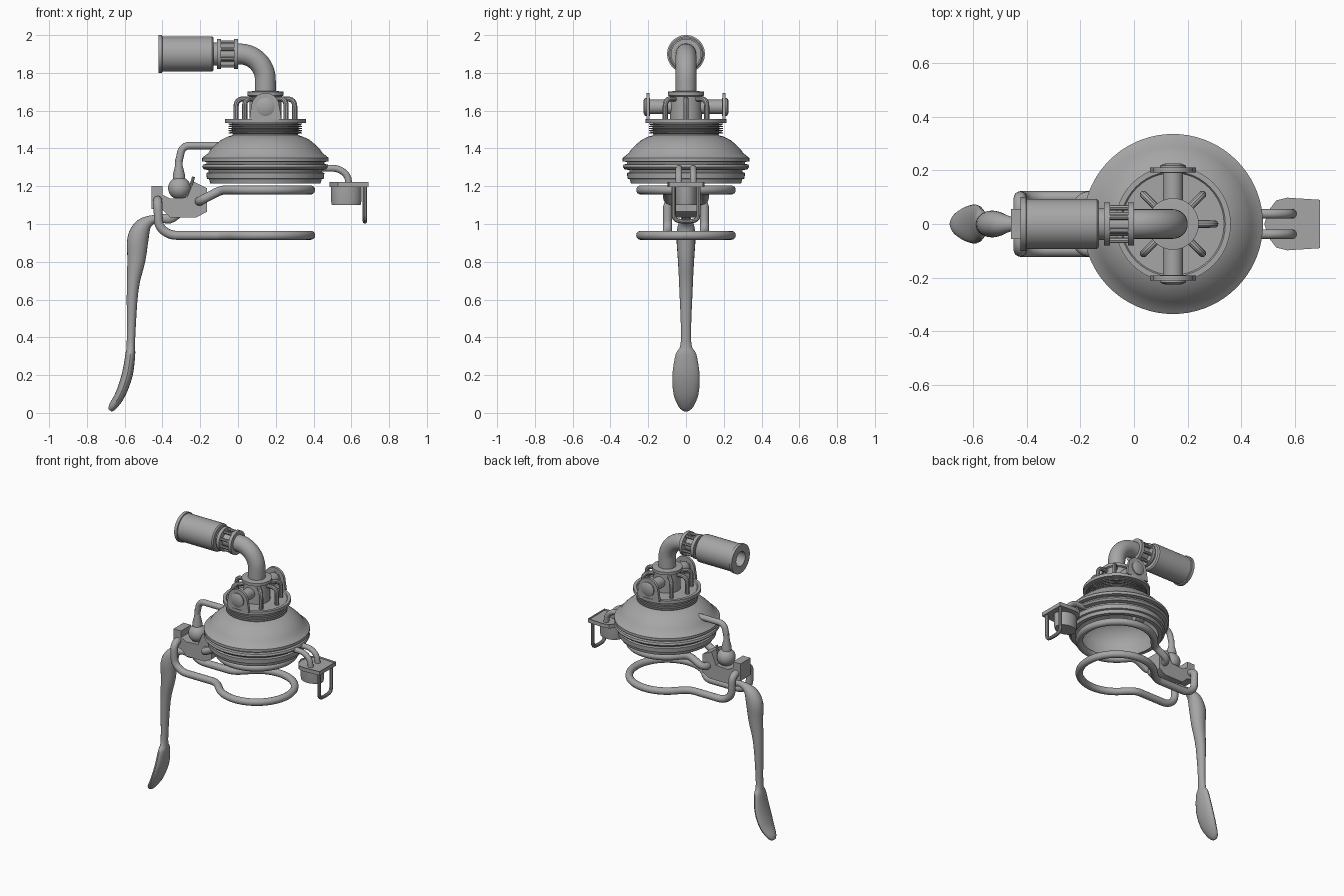
import bpy, bmesh, math
from mathutils import Vector, Matrix

if "Cube" in bpy.data.objects:
    bpy.data.objects.remove(bpy.data.objects["Cube"])

CX = 0.145  # axis of the round lid
metal = bpy.data.materials.new("grey_metal")
metal.diffuse_color = (0.38, 0.38, 0.38, 1)
metal.use_nodes = True
metal.node_tree.nodes["Principled BSDF"].inputs["Base Color"].default_value = metal.diffuse_color


def finish(name, bm, matrix=None):
    bmesh.ops.remove_doubles(bm, verts=bm.verts, dist=1e-5)
    if matrix:
        bm.transform(matrix)
    bmesh.ops.recalc_face_normals(bm, faces=bm.faces)
    me = bpy.data.meshes.new(name)
    bm.to_mesh(me)
    bm.free()
    ob = bpy.data.objects.new(name, me)
    bpy.context.collection.objects.link(ob)
    me.materials.append(metal)
    bpy.ops.object.select_all(action='DESELECT')
    ob.select_set(True)
    bpy.context.view_layer.objects.active = ob
    bpy.ops.object.shade_smooth_by_angle(angle=math.radians(32))
    return ob


def lathe(name, profile, matrix=None, steps=48):
    """Revolve (radius, height) points about z."""
    bm = bmesh.new()
    vs = [bm.verts.new((r, 0, h)) for r, h in profile]
    es = [bm.edges.new(p) for p in zip(vs, vs[1:])]
    bmesh.ops.spin(bm, geom=vs + es, cent=(0, 0, 0), axis=(0, 0, 1),
                   angle=math.tau, steps=steps)
    return finish(name, bm, matrix)


def prism(name, pts, lo, hi, axis='Y', rim=0):
    bm = bmesh.new()
    put = (lambda a, b, d: (a, d, b)) if axis == 'Y' else (lambda a, b, d: (a, b, d))
    face = bm.faces.new([bm.verts.new(put(a, b, hi)) for a, b in pts])
    base = [bm.verts.new(put(a, b, lo)) for a, b in pts]
    top = list(face.verts)
    for i in range(len(pts)):
        j = (i + 1) % len(pts)
        bm.faces.new((top[i], base[i], base[j], top[j]))
    bm.faces.new(base[::-1])
    if rim:
        bmesh.ops.inset_region(bm, faces=[face], thickness=rim)
        for v in face.verts:
            v.co.z -= 0.012
    return finish(name, bm)


def fillet(points, radius, steps=6):
    pts = [Vector(p) for p in points]
    out = [pts[0]]
    for a, b, c in zip(pts, pts[1:], pts[2:]):
        d = min(radius, (a - b).length * 0.48, (c - b).length * 0.48)
        p, q = b + (a - b).normalized() * d, b + (c - b).normalized() * d
        for i in range(steps + 1):
            t = i / steps
            out.append(p * (1 - t) ** 2 + b * 2 * t * (1 - t) + q * t * t)
    return out + [pts[-1]]


def loft(name, rings):
    bm = bmesh.new()
    rows = [[bm.verts.new(p) for p in ring] for ring in rings]
    n = len(rows[0])
    for a, b in zip(rows, rows[1:]):
        for i in range(n):
            bm.faces.new((a[i], a[(i + 1) % n], b[(i + 1) % n], b[i]))
    bm.faces.new(rows[0][::-1])
    bm.faces.new(rows[-1])
    return finish(name, bm)


def tube(name, points, r, radius=0.05, sides=14):
    """Round rod along a filleted path."""
    path = fillet(points, radius)
    path = [p for i, p in enumerate(path) if i == 0 or (p - path[i - 1]).length > 1e-5]
    rings, side = [], None
    for i, p in enumerate(path):
        t = (path[min(i + 1, len(path) - 1)] - path[max(i - 1, 0)]).normalized()
        side = t.orthogonal() if side is None else side - t * side.dot(t)
        side.normalize()
        up = t.cross(side)
        rings.append([p + (side * math.cos(a) + up * math.sin(a)) * r
                      for a in (math.tau * k / sides for k in range(sides))])
    return loft(name, rings)


at_axis = Matrix.Translation((CX, 0, 0))

# Domed lid: stepped rim outside, hollow inside
lathe("lid", [(0, 1.48), (0.17, 1.48), (0.175, 1.47), (0.20, 1.462), (0.235, 1.445), (0.265, 1.42),
              (0.29, 1.395), (0.303, 1.375), (0.325, 1.358), (0.335, 1.35), (0.335, 1.332),
              (0.312, 1.328), (0.312, 1.318), (0.33, 1.315), (0.335, 1.302), (0.325, 1.29),
              (0.30, 1.285), (0.30, 1.275), (0.312, 1.27), (0.31, 1.24), (0.298, 1.237),
              (0.292, 1.215), (0.265, 1.215), (0.275, 1.30), (0.255, 1.36), (0.21, 1.41),
              (0.14, 1.44), (0, 1.45)], at_axis, 72)

# Threaded neck and flange
thread = [(0.15, 1.475)]
for k in range(5):
    z = 1.478 + k * 0.0115
    thread += [(0.176, z), (0.195, z + 0.002), (0.195, z + 0.007), (0.176, z + 0.009)]
lathe("threaded_neck", thread + [(0.176, 1.538)], at_axis)
lathe("flange", [(0, 1.535), (0.215, 1.535), (0.215, 1.557), (0.195, 1.557), (0.19, 1.55),
                 (0, 1.55)], at_axis)
lathe("hub", [(0, 1.545), (0.085, 1.545), (0.085, 1.675), (0.096, 1.68), (0.096, 1.70),
              (0.07, 1.703), (0, 1.703)], at_axis)

# Small bent pipes from flange to hub
for k in (0, 45, 135, 180, 225, 315):
    c, s = math.cos(math.radians(k)), math.sin(math.radians(k))
    tube("small_pipe", [(CX + r * c, r * s, z) for r, z in
                        ((0.155, 1.545), (0.155, 1.662), (0.07, 1.662))], 0.014, 0.04, 10)

# Side ports with arched end plates
arch = [(CX + 0.085, 1.552), (CX + 0.078, 1.60)]
arch += [(CX + 0.074 * math.cos(a), 1.62 + 0.074 * math.sin(a))
         for a in (math.pi * k / 14 for k in range(15))]
arch += [(CX - 0.078, 1.60), (CX - 0.085, 1.552)]
for s in (-1, 1):
    turn = Matrix.Translation((CX, 0, 1.62)) @ Matrix.Rotation(-s * math.pi / 2, 4, 'X')
    lathe("side_port", [(0, 0.05), (0.038, 0.05), (0.038, 0.20), (0, 0.20)], turn, 28)
    lathe("port_cap", [(0.048, 0.19), (0.048, 0.217), (0.035, 0.224), (0, 0.226)], turn, 28)
    prism("port_plate", arch, *sorted((s * 0.192, s * 0.21)))

# Elbow pipe
tube("elbow_pipe", [(CX, 0, 1.69), (CX, 0, 1.76)] +
     [(CX - 0.135 + 0.135 * math.cos(a), 0, 1.763 + 0.137 * math.sin(a))
      for a in (math.pi / 2 * k / 12 for k in range(1, 13))] + [(-0.01, 0, 1.90)], 0.055, 0.02, 32)

# Caged coupling and hollow end cylinder
along = Matrix.Translation((0, 0, 1.90)) @ Matrix.Rotation(-math.pi / 2, 4, 'Y')
lathe("coupling", [(0, 0), (0.08, 0), (0.08, 0.022), (0.045, 0.022), (0.045, 0.09), (0.08, 0.09),
                   (0.08, 0.112), (0.06, 0.112), (0.06, 0.135)], along)
for k in range(8):
    a = math.tau * (k + 0.5) / 8
    y, z = 0.066 * math.cos(a), 1.90 + 0.066 * math.sin(a)
    tube("coupling_bar", [(-0.015, y, z), (-0.10, y, z)], 0.01, sides=8)
lathe("end_cylinder", [(0, 0.13), (0.085, 0.13), (0.093, 0.138), (0.093, 0.40), (0.10, 0.402),
                       (0.10, 0.422), (0.05, 0.422), (0.05, 0.16), (0, 0.16)], along)


# Wire clamps: open ring narrowing to two bars joined across the block
def clamp(name, z, tail):
    arc = [(CX + 0.24 * math.cos(a), 0.24 * math.sin(a), z)
           for a in (math.radians(k) for k in range(-142, 143, 6))]
    left = [(x, 0.098, h) for x, h in tail] + [(tail[-1][0], 0, tail[-1][1])]
    right = [(x, -y, h) for x, y, h in left]
    return tube(name, right[::-1] + arc + left, 0.024, 0.05)


clamp("lower_clamp", 0.94, [(-0.10, 0.94), (-0.36, 0.94), (-0.42, 0.985), (-0.425, 1.125)])
clamp("upper_clamp", 1.18, [(-0.09, 1.18), (-0.205, 1.12)])

# Hinge block with pivot ball and stem
prism("hinge_block", [(-0.458, 1.20), (-0.40, 1.20), (-0.40, 1.155), (-0.36, 1.135), (-0.27, 1.14),
                      (-0.235, 1.225), (-0.165, 1.19), (-0.165, 1.065), (-0.22, 1.035),
                      (-0.36, 1.035), (-0.40, 1.075), (-0.458, 1.08)], -0.055, 0.055)
ball = [(0.06 * math.sin(math.pi * k / 16), 0.06 * math.cos(math.pi * k / 16)) for k in range(17)]
lathe("pivot_ball", ball, Matrix.Translation((-0.31, 0, 1.19)), 28)
lathe("pivot_stem", [(0, 1.22), (0.032, 1.23), (0.032, 1.26), (0.02, 1.31), (0.019, 1.35), (0, 1.35)],
      Matrix.Translation((-0.313, 0, 0)), 20)
tube("hinge_rod", [(-0.313, 0, 1.33), (-0.295, 0, 1.415), (-0.06, 0, 1.415), (0.0, 0, 1.40)], 0.02)
tube("hinge_pin", [(-0.26, 0, 1.17), (-0.235, 0, 1.25)], 0.008, sides=8)

# Lever with flattened paddle: x, z, half thickness, half width
keys = [Vector(k) for k in [
    (-0.32, 1.06, .03, .02), (-0.365, 1.03, .028, .02), (-0.42, 1.03, .02, .02),
    (-0.465, 1.018, .027, .03), (-0.505, 0.985, .045, .045), (-0.53, 0.92, .056, .05),
    (-0.538, 0.81, .048, .043), (-0.558, 0.65, .031, .035), (-0.567, 0.38, .022, .027),
    (-0.57, 0.31, .026, .055), (-0.587, 0.2, .029, .072), (-0.622, 0.1, .027, .066),
    (-0.662, 0.035, .022, .04), (-0.678, 0.013, .01, .015)]]
line = []
for i in range(len(keys) - 1):
    p0, p1, p2, p3 = (keys[min(max(j, 0), len(keys) - 1)] for j in range(i - 1, i + 3))
    for t in (0, 0.25, 0.5, 0.75):
        line.append(0.5 * (2 * p1 + (p2 - p0) * t + (2 * p0 - 5 * p1 + 4 * p2 - p3) * t * t
                           + (3 * p1 - p0 - 3 * p2 + p3) * t ** 3))
line.append(keys[-1])
rings = []
for i, p in enumerate(line):
    d = line[min(i + 1, len(line) - 1)] - line[max(i - 1, 0)]
    t = Vector((d[0], d[1])).normalized()
    rings.append([(p[0] - t.y * p[2] * math.cos(a), p[3] * math.sin(a),
                   p[1] + t.x * p[2] * math.cos(a)) for a in (math.tau * k / 20 for k in range(20))])
loft("lever", rings)

# Catch on the right: two rods, rimmed plate, cup and wire loop
for y in (-0.038, 0.038):
    tube("catch_rod", [(0.42, y, 1.295), (0.53, y, 1.295), (0.58, y, 1.26), (0.59, y, 1.19)], 0.018)
prism("catch_plate", [(0.692, -0.09), (0.692, 0.09), (0.57, 0.098), (0.53, 0.088), (0.50, 0.05),
                      (0.485, 0), (0.50, -0.05), (0.53, -0.088), (0.57, -0.098)],
      1.195, 1.222, 'Z', rim=0.015)
lathe("catch_cup", [(0, 1.20), (0.082, 1.20), (0.08, 1.12), (0.076, 1.10), (0, 1.10)],
      Matrix.Translation((0.573, 0, 0)) @ Matrix.Diagonal((1, 0.75, 1, 1)), 32)
tube("catch_loop", [(0.672, -0.066, 1.20), (0.672, -0.066, 1.02), (0.672, 0, 1.012),
                    (0.672, 0.066, 1.02), (0.672, 0.066, 1.20)], 0.012, 0.06, 10)
